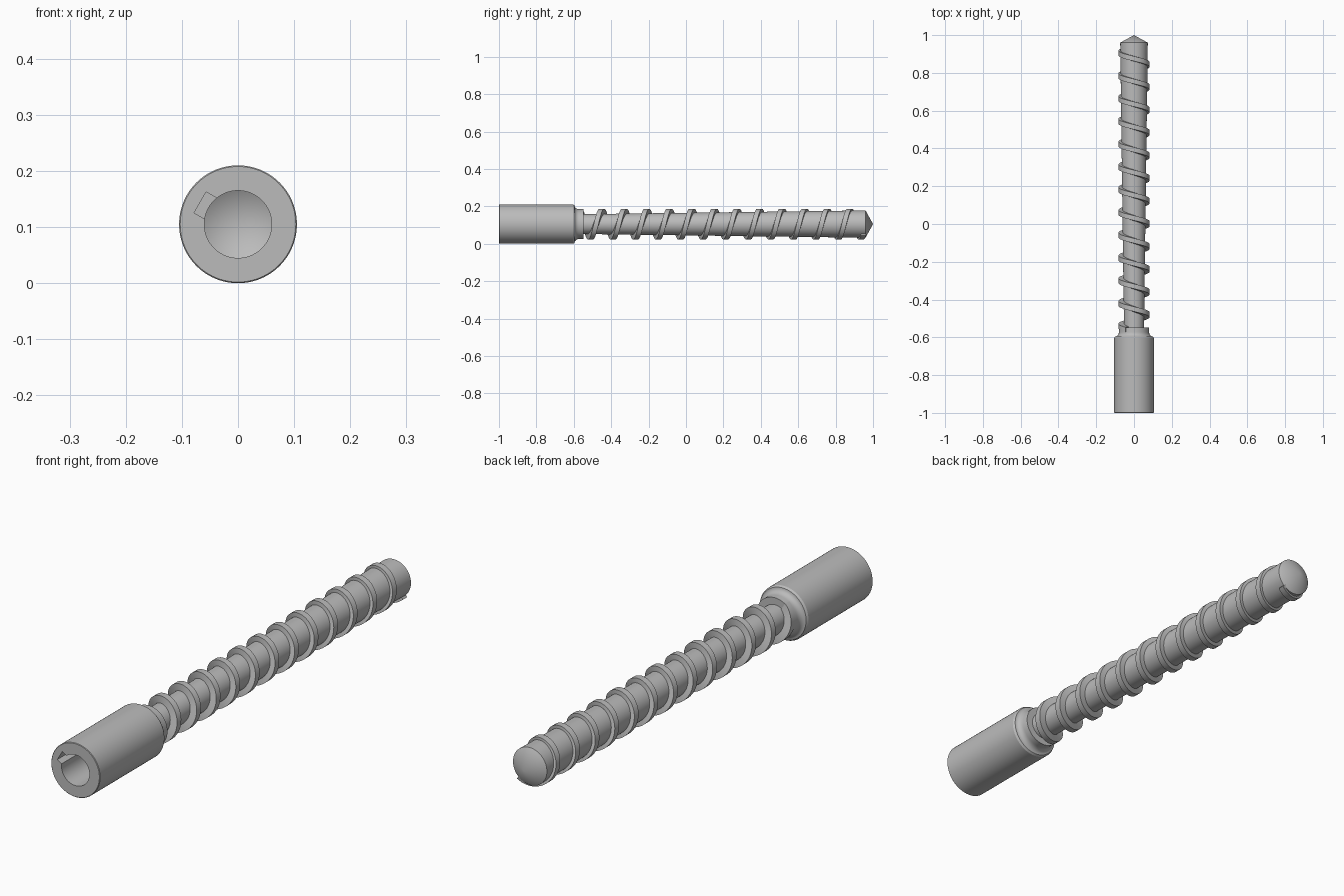
import bpy, bmesh
from math import sin, cos, pi, tau, radians
from mathutils import Matrix, Vector

cube = bpy.data.objects.get("Cube")
if cube:
    bpy.data.objects.remove(cube, do_unlink=True)

AXIS_Z = 0.105
SEGMENTS = 96

steel = bpy.data.materials.new("grey_steel")
steel.use_nodes = True
steel.diffuse_color = (0.5, 0.5, 0.5, 1)
steel.node_tree.nodes["Principled BSDF"].inputs["Base Color"].default_value = (0.5, 0.5, 0.5, 1)


def polar(radius, angle, y):
    return Vector((radius * cos(angle), y, AXIS_Z + radius * sin(angle)))


def make_object(name, bm):
    bmesh.ops.recalc_face_normals(bm, faces=bm.faces)
    mesh = bpy.data.meshes.new(name)
    bm.to_mesh(mesh)
    bm.free()
    mesh.materials.append(steel)
    obj = bpy.data.objects.new(name, mesh)
    bpy.context.collection.objects.link(obj)
    return obj


def smooth(obj):
    bpy.ops.object.select_all(action='DESELECT')
    obj.select_set(True)
    bpy.context.view_layer.objects.active = obj
    bpy.ops.object.shade_smooth_by_angle(angle=radians(25))


def lathe(name, profile):
    """Revolve (radius, y) points about the long axis; zero radius is a pole."""
    bm = bmesh.new()
    rings = []
    for r, y in profile:
        count = SEGMENTS if r > 0 else 1
        rings.append([bm.verts.new(polar(r, tau * i / SEGMENTS, y)) for i in range(count)])
    for a, b in zip(rings, rings[1:]):
        for i in range(SEGMENTS):
            j = (i + 1) % SEGMENTS
            corners = [a[i % len(a)], a[j % len(a)], b[j % len(b)], b[i % len(b)]]
            bm.faces.new(list(dict.fromkeys(corners)))
    return make_object(name, bm)


# Shank with a drilled socket, filleted shoulder, tapering core and pointed tip
fillet = [(0.1 - 0.02 * sin(t * pi / 12), -0.572 - 0.024 * cos(t * pi / 12)) for t in range(7)]
profile = [(0, -0.62), (0.06, -0.655), (0.06, -1), (0.103, -1), (0.105, -0.998),
           (0.105, -0.604), (0.103, -0.6)]
profile += fillet + [(0.08, -0.548), (0.053, -0.548), (0.073, 0.96), (0, 1)]
shaft = lathe("screw_shaft", profile)

# Keyway slot cut along the socket wall
bm = bmesh.new()
bmesh.ops.create_cube(bm, size=1)
bmesh.ops.scale(bm, vec=(0.05, 0.36, 0.043), verts=bm.verts)
bmesh.ops.translate(bm, vec=(0.053, -0.84, 0), verts=bm.verts)
bmesh.ops.transform(bm, verts=bm.verts, matrix=Matrix.Translation((0, 0, AXIS_Z))
                    @ Matrix.Rotation(radians(-150), 4, 'Y'))
cutter = make_object("keyway_cutter", bm)
cutter.hide_render = True
cut = shaft.modifiers.new("keyway", 'BOOLEAN')
cut.operation = 'DIFFERENCE'
cut.solver = 'EXACT'
cut.object = cutter
bpy.context.view_layer.objects.active = shaft
bpy.ops.object.modifier_apply(modifier=cut.name)
bpy.data.objects.remove(cutter, do_unlink=True)
smooth(shaft)

# Helical flight: a narrow bar section swept around the core
PITCH, PHASE_Y = 0.1205, 0.845
section = [(0.045, -0.016), (0.082, -0.013), (0.082, 0.013), (0.045, 0.016)]
start = tau * (-0.56 - PHASE_Y) / PITCH
end = radians(312)
steps = 620
bm = bmesh.new()
loops = []
for k in range(steps + 1):
    angle = start + (end - start) * k / steps
    y = PHASE_Y + PITCH * angle / tau
    loops.append([bm.verts.new(polar(r, angle, y + dy)) for r, dy in section])
for a, b in zip(loops, loops[1:]):
    for i in range(4):
        j = (i + 1) % 4
        bm.faces.new((a[i], a[j], b[j], b[i]))
bm.faces.new(loops[0])
bm.faces.new(loops[-1])
smooth(make_object("helical_flight", bm))
